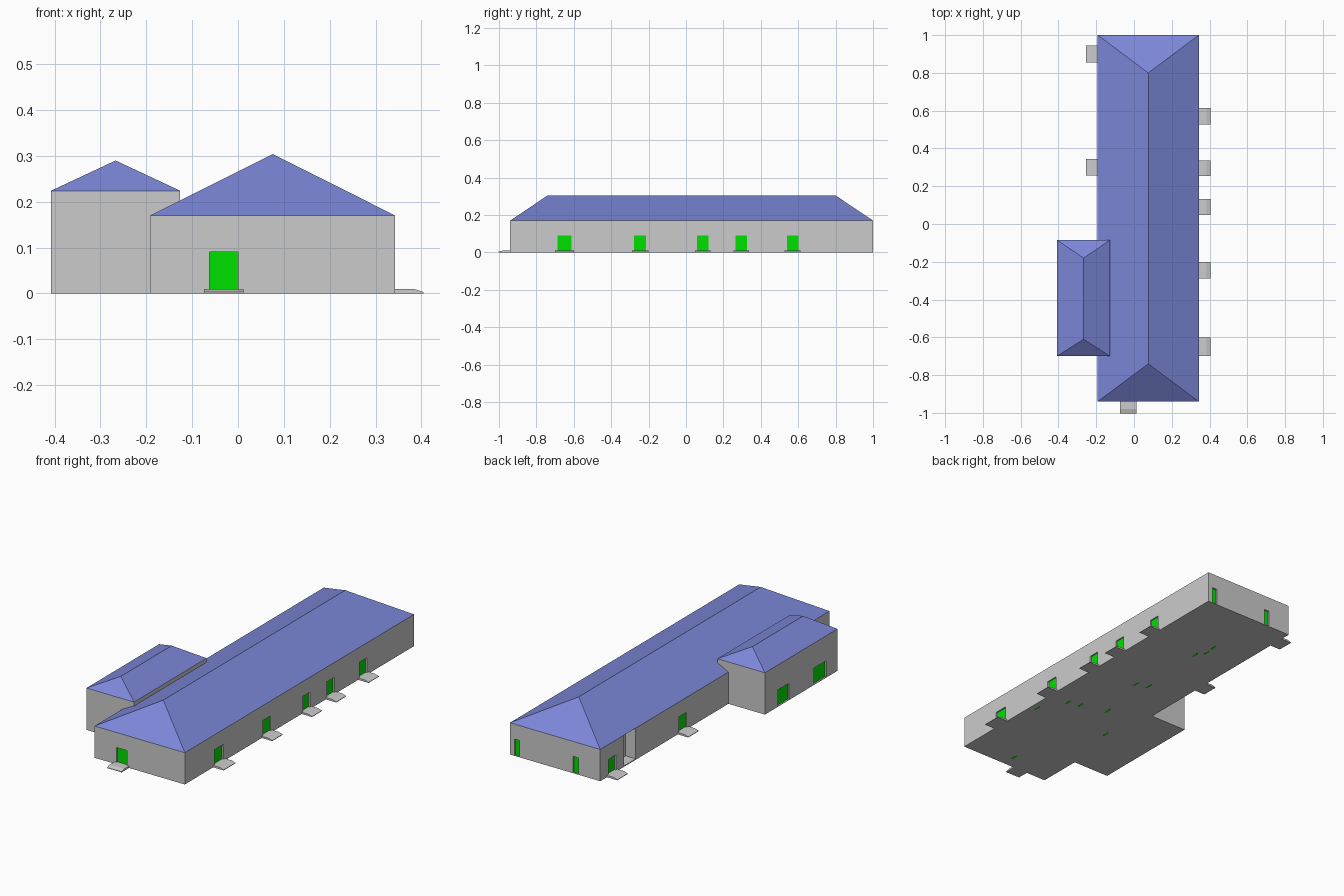
import bpy, bmesh

if "Cube" in bpy.data.objects:
    bpy.data.objects.remove(bpy.data.objects["Cube"])

green = bpy.data.materials.new("door_green")
green.diffuse_color = (0.0, 0.75, 0.0, 1)
green.use_nodes = True
green.node_tree.nodes["Principled BSDF"].inputs["Base Color"].default_value = green.diffuse_color
blue = bpy.data.materials.new("roof_blue")
blue.diffuse_color = (0.2, 0.24, 0.68, 1)
blue.use_nodes = True
blue.node_tree.nodes["Principled BSDF"].inputs["Base Color"].default_value = blue.diffuse_color


def finish(name, bm, mat=None):
    bmesh.ops.recalc_face_normals(bm, faces=bm.faces)
    mesh = bpy.data.meshes.new(name)
    bm.to_mesh(mesh)
    bm.free()
    obj = bpy.data.objects.new(name, mesh)
    bpy.context.collection.objects.link(obj)
    if mat:
        mesh.materials.append(mat)
    return obj


def add_box(bm, x0, x1, y0, y1, z0, z1):
    verts = bmesh.ops.create_cube(bm, size=1)["verts"]
    for v in verts:
        v.co = (x1 if v.co.x > 0 else x0, y1 if v.co.y > 0 else y0,
                z1 if v.co.z > 0 else z0)


def box(name, *dims, mat=None):
    bm = bmesh.new()
    add_box(bm, *dims)
    return finish(name, bm, mat)


def hip_roof(name, x0, x1, y0, y1, z, ridge0, ridge1, top):
    bm = bmesh.new()
    mid = (x0 + x1) / 2
    a, b, c, d = [bm.verts.new((x, y, z)) for x, y in
                  ((x0, y0), (x1, y0), (x1, y1), (x0, y1))]
    e, f = bm.verts.new((mid, ridge0, top)), bm.verts.new((mid, ridge1, top))
    for face in ((a, b, e), (b, c, f, e), (c, d, f), (d, a, e, f), (a, d, c, b)):
        bm.faces.new(face)
    return finish(name, bm, blue)


def side_dims(side, wall, lo, hi, d0, d1):
    """Plan extents of a block on a wall; d0..d1 is distance outward."""
    s = 1 if side in ("right", "back") else -1
    p, q = sorted((wall + s * d0, wall + s * d1))
    return (p, q, lo, hi) if side in ("left", "right") else (lo, hi, p, q)


def step(name, side, wall, lo, hi):
    # low slab with a sloped outer lip
    bm = bmesh.new()
    s = 1 if side in ("right", "back") else -1
    rings = []
    for t in (lo, hi):
        ring = []
        for d, z in ((-0.01, 0), (0.062, 0), (0.062, 0.003), (0.04, 0.01), (-0.01, 0.01)):
            w = wall + s * d
            ring.append(bm.verts.new((w, t, z) if side in ("left", "right") else (t, w, z)))
        rings.append(ring)
        bm.faces.new(ring)
    for i in range(5):
        j = (i + 1) % 5
        bm.faces.new((rings[0][i], rings[0][j], rings[1][j], rings[1][i]))
    finish(name, bm)


# walls and roofs
main = box("main_walls", -0.192, 0.343, -0.94, 1.0, 0, 0.17)
annex = box("annex_walls", -0.408, -0.126, -0.70, -0.085, 0, 0.224)
hip_roof("main_roof", -0.192, 0.343, -0.94, 1.0, 0.17, -0.74, 0.80, 0.304)
hip_roof("annex_roof", -0.408, -0.126, -0.70, -0.085, 0.224, -0.61, -0.18, 0.29)

# outer doors: side, wall position, range along the wall, bottom, has a step
doors = [("right", 0.343, y - w, y + w, 0.01, True) for y, w in
         ((-0.65, 0.038), (-0.245, 0.032), (0.09, 0.03), (0.295, 0.03), (0.57, 0.031))]
doors += [("left", -0.192, y - 0.032, y + 0.032, 0.01, True) for y in (0.90, 0.30)]
doors += [("front", -0.94, -0.062, 0.0, 0.01, True)]
doors += [("back", 1.0, -0.062, -0.03, 0.003, False), ("back", 1.0, 0.285, 0.316, 0.003, False)]
annex_doors = [("left", -0.408, -0.29, -0.195, 0.003, False),
               ("left", -0.408, -0.605, -0.50, 0.003, False)]

for label, walls, group in (("main", main, doors), ("annex", annex, annex_doors)):
    cut = bmesh.new()
    for i, (side, wall, lo, hi, z0, has_step) in enumerate(group):
        add_box(cut, *side_dims(side, wall, lo, hi, -0.012, 0.01), z0, 0.09)
        box(f"{label}_door_{i + 1}", *side_dims(side, wall, lo, hi, -0.018, -0.008),
            z0, 0.09, mat=green)
        if has_step:
            step(f"{label}_step_{i + 1}", side, wall, lo - 0.012, hi + 0.012)
    if label == "main":
        # full-height niche in the left wall
        add_box(cut, -0.21, -0.132, 0.70, 0.80, 0.005, 0.18)
    cutter = finish(f"{label}_opening_cutter", cut)
    cutter.hide_render = True
    cutter.hide_set(True)
    mod = walls.modifiers.new("openings", "BOOLEAN")
    mod.operation = "DIFFERENCE"
    mod.solver = "EXACT"
    mod.object = cutter

# inner doors whose bottoms show in the floor
inner = ((0.31, -0.40), (0.076, -0.86), (-0.13, -0.38), (0.016, -0.19), (0.227, -0.25),
         (0.16, -0.235), (0.08, 0.114), (0.016, 0.14), (0.04, 0.536), (0.01, 0.59), (0.017, 0.65))
for i, (x, y) in enumerate(inner):
    box(f"inner_door_{i + 1}", x - 0.005, x + 0.005, y - 0.02, y + 0.02, -0.0005, 0.09, mat=green)
